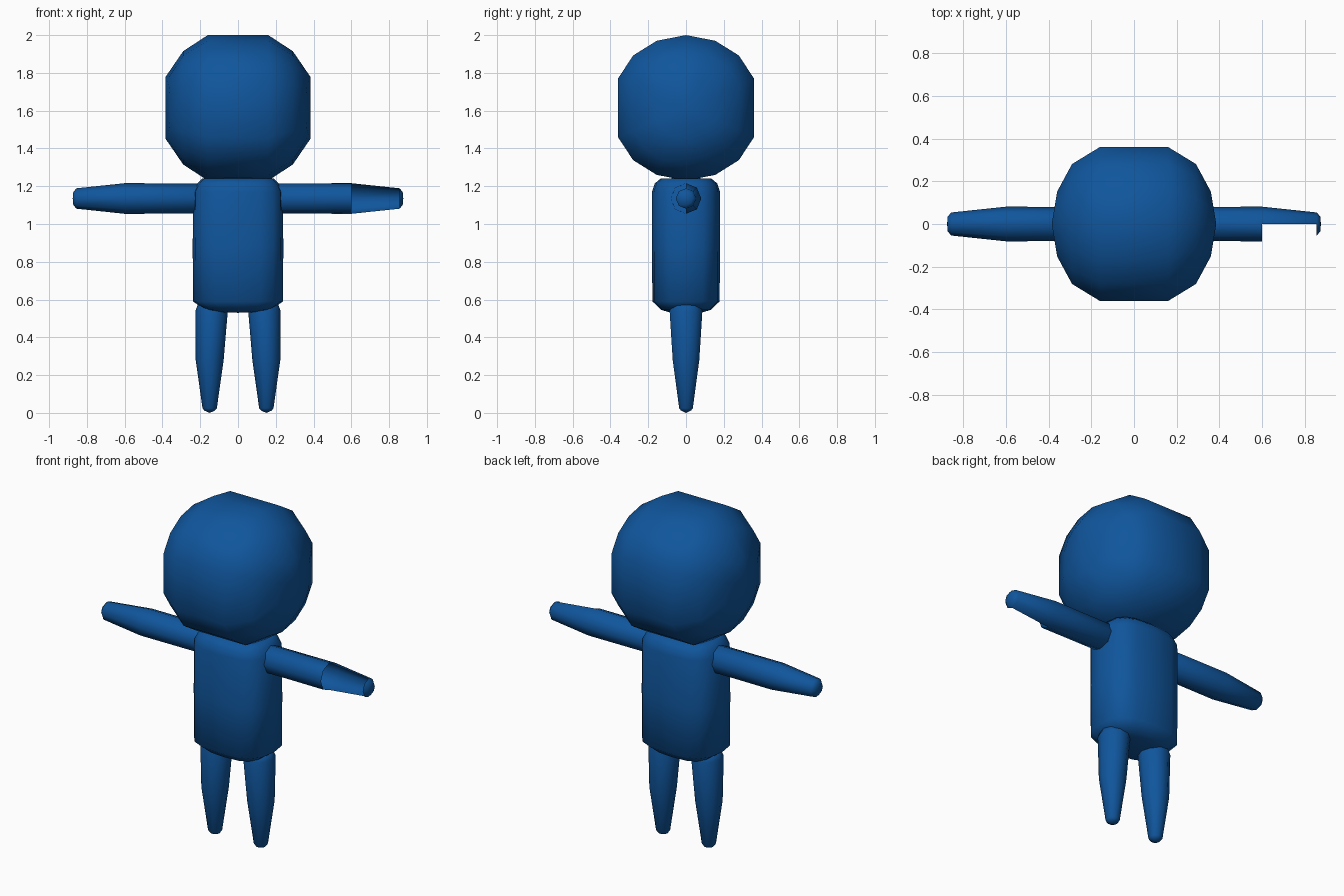
import bpy, bmesh, math
from mathutils import Vector

if "Cube" in bpy.data.objects:
    bpy.data.objects.remove(bpy.data.objects["Cube"])

blue = bpy.data.materials.new("blue")
blue.diffuse_color = (0.005, 0.092, 0.335, 1)
blue.use_nodes = True
blue.node_tree.nodes["Principled BSDF"].inputs["Base Color"].default_value = blue.diffuse_color


def loft(name, rings, start, end, edit=None):
    """Skin a list of equal rings and close each end with a fan to a tip point."""
    bm = bmesh.new()
    vr = [[bm.verts.new(p) for p in r] for r in rings]
    n = len(vr[0])
    for a, b in zip(vr, vr[1:]):
        for i in range(n):
            j = (i + 1) % n
            bm.faces.new((a[i], a[j], b[j], b[i]))
    for ring, tip in ((vr[0], start), (vr[-1], end)):
        t = bm.verts.new(tip)
        for i in range(n):
            bm.faces.new((ring[i], ring[(i + 1) % n], t))
    bmesh.ops.recalc_face_normals(bm, faces=bm.faces[:])
    if edit:
        edit(bm)
    me = bpy.data.meshes.new(name)
    bm.to_mesh(me)
    bm.free()
    me.materials.append(blue)
    ob = bpy.data.objects.new(name, me)
    bpy.context.collection.objects.link(ob)
    bpy.ops.object.select_all(action='DESELECT')
    ob.select_set(True)
    bpy.context.view_layer.objects.active = ob
    bpy.ops.object.shade_smooth_by_angle(angle=math.radians(62))
    return ob


def oval(n, rx, ry, power=2.0):
    """Rounded-box outline; power 2 is an ellipse."""
    pts = []
    for i in range(n):
        t = 2 * math.pi * i / n
        c, s = math.cos(t), math.sin(t)
        pts.append((math.copysign(abs(c) ** (2 / power), c) * rx,
                    math.copysign(abs(s) ** (2 / power), s) * ry))
    return pts


# Head: rounded block lofted from side to side, ridge along the top
half = [(0, .385), (.155, .355), (.28, .277), (.36, .155),
        (.36, -.155), (.28, -.277), (.155, -.355), (0, -.385)]
outline = half + [(-y, z) for y, z in half[-2:0:-1]]
HZ = 1.615
rings = []
for x, s in ((-.385, .42), (-.29, .78), (-.16, 1), (.16, 1), (.29, .78), (.385, .42)):
    ring = []
    for y, z in outline:
        px = x
        if s < .5:                      # side faces bulge at the middle
            px = math.copysign(.385 - .025 * abs(y) / .36, x)
        ring.append((px, y * s, HZ + z * s))
    rings.append(ring)
loft("head", rings, (-.385, 0, HZ), (.385, 0, HZ))

# Torso: rounded box with softened rims
levels = [(.533, .10, .09), (.545, .175, .13), (.59, .238, .178),
          (.88, .24, .18), (1.17, .237, .18), (1.215, .215, .165), (1.24, .19, .135)]
loft("torso", [[(x, y, z) for x, y in oval(16, rx, ry, 2.8)] for z, rx, ry in levels],
     (0, 0, .53), (0, 0, 1.245))


# The right hand has an opening on its forward face
def open_front(bm):
    bmesh.ops.triangulate(bm, faces=[f for f in bm.faces if f.calc_center_median().x > .61])
    gone = [f for f in bm.faces
            if .61 < f.calc_center_median().x < .84
            and any(v.co.x > .8 and v.co.y < -.01 for v in f.verts)]
    bmesh.ops.delete(bm, geom=gone, context='FACES')


# Arms and legs
for side, s in (("left", -1), ("right", 1)):
    arm = [(.17, .06), (.2, .08), (.6, .081), (.855, .054), (.872, .035)]
    loft(side + "_arm",
         [[(s * x, y, 1.135 + z) for y, z in oval(8, r, r)] for x, r in arm],
         (s * .15, 0, 1.135), (s * .875, 0, 1.135), open_front if s > 0 else None)

    leg = [(.012, .150, .028), (.025, .150, .038), (.28, .150, .074),
           (.54, .140, .086), (.58, .140, .07)]
    loft(side + "_leg",
         [[(s * cx + x, y * (1.06 if z > .5 else 1), z) for x, y in oval(10, r, r)]
          for z, cx, r in leg],
         (s * .15, 0, 0), (s * .14, 0, .59))
